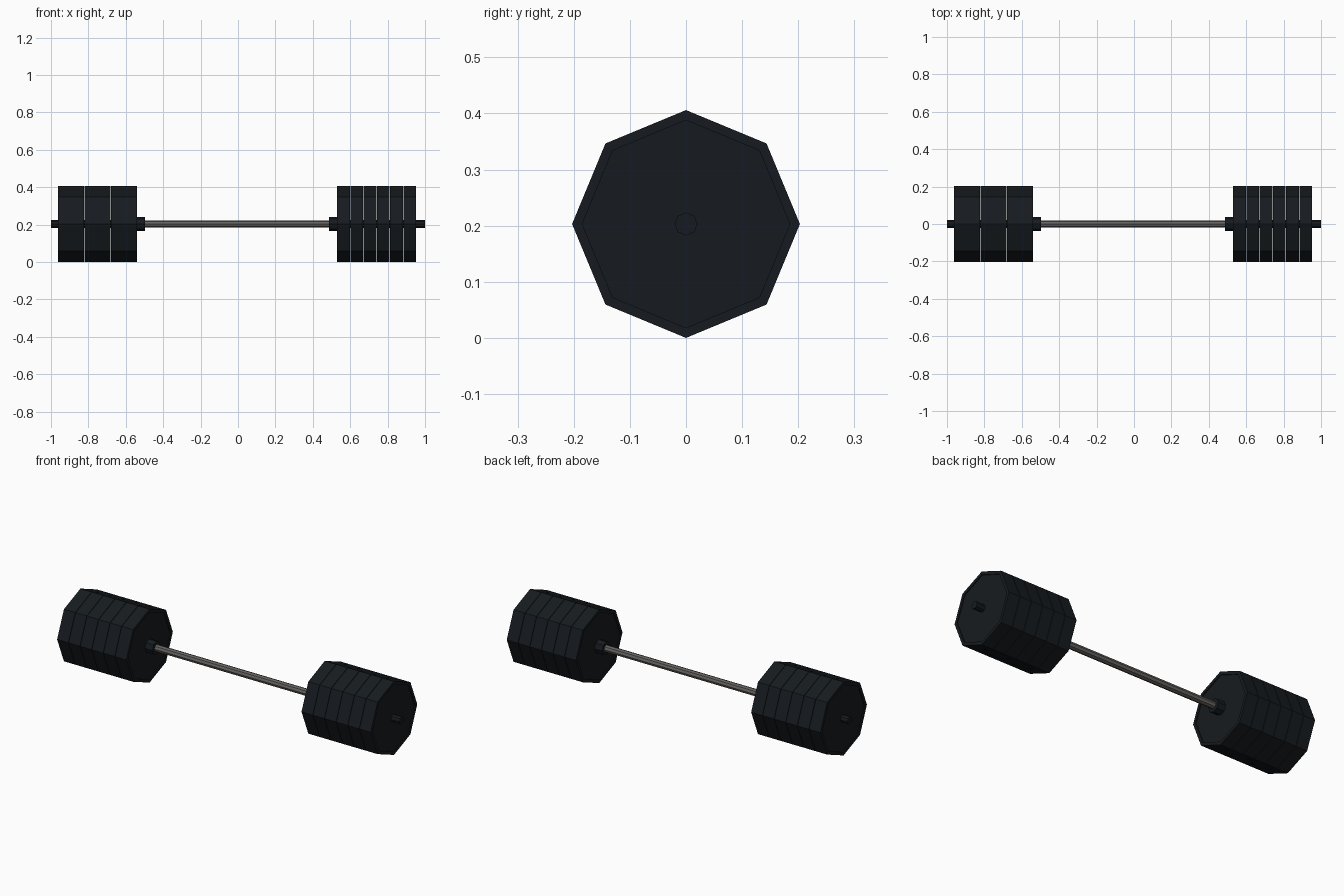
import bpy, bmesh
from math import cos, sin, pi

if "Cube" in bpy.data.objects:
    bpy.data.objects.remove(bpy.data.objects["Cube"])

CZ = 0.203      # axle height
SIDES = 8


def material(name, rgb):
    m = bpy.data.materials.new(name)
    m.diffuse_color = (*rgb, 1)
    m.use_nodes = True
    m.node_tree.nodes["Principled BSDF"].inputs["Base Color"].default_value = m.diffuse_color
    return m


black = material("black_iron", (0.008, 0.011, 0.014))
steel = material("steel", (0.13, 0.125, 0.12))


def turned(name, profile, mat):
    """Eight-sided solid around the x axis; profile = (x, radius) from left to right."""
    bm = bmesh.new()
    rings = [[bm.verts.new((x, r * sin(2 * pi * i / SIDES), CZ + r * cos(2 * pi * i / SIDES)))
              for i in range(SIDES)] for x, r in profile]
    for a, b in zip(rings, rings[1:]):
        for i in range(SIDES):
            j = (i + 1) % SIDES
            bm.faces.new((a[i], a[j], b[j], b[i]))
    bm.faces.new(rings[0])
    bm.faces.new(rings[-1])
    bmesh.ops.recalc_face_normals(bm, faces=bm.faces)
    me = bpy.data.meshes.new(name)
    bm.to_mesh(me)
    bm.free()
    me.materials.append(mat)
    ob = bpy.data.objects.new(name, me)
    bpy.context.collection.objects.link(ob)
    return ob


# Grip bar
turned("grip_bar", [(-0.51, 0.019), (0.50, 0.019)], steel)

PITCH, THICK, R = 0.0708, 0.0685, 0.203
RIM, DEPTH = 0.185, 0.005
SHIFT = -0.005  # the loaded parts sit slightly left of centre

for side, s in (("left", -1), ("right", 1)):
    def part(name, profile):
        pts = sorted_profile = [(s * x, r) for x, r in profile]
        turned(f"{side}_{name}", pts[::s], black)

    # Sleeve that carries the plates
    part("sleeve", [(0.50, 0.0205), (1.0, 0.0205)])
    # Inner stop collar
    c = s * SHIFT
    part("collar", [(0.492 + c, 0.037), (0.538 + c, 0.037)])
    # Six plates with a raised rim on both faces
    for k in range(6):
        x0 = 0.535 + c + k * PITCH
        x1 = x0 + THICK
        part(f"plate_{k + 1}", [(x0 + DEPTH, RIM), (x0, RIM), (x0, R),
                                (x1, R), (x1, RIM), (x1 - DEPTH, RIM)])
